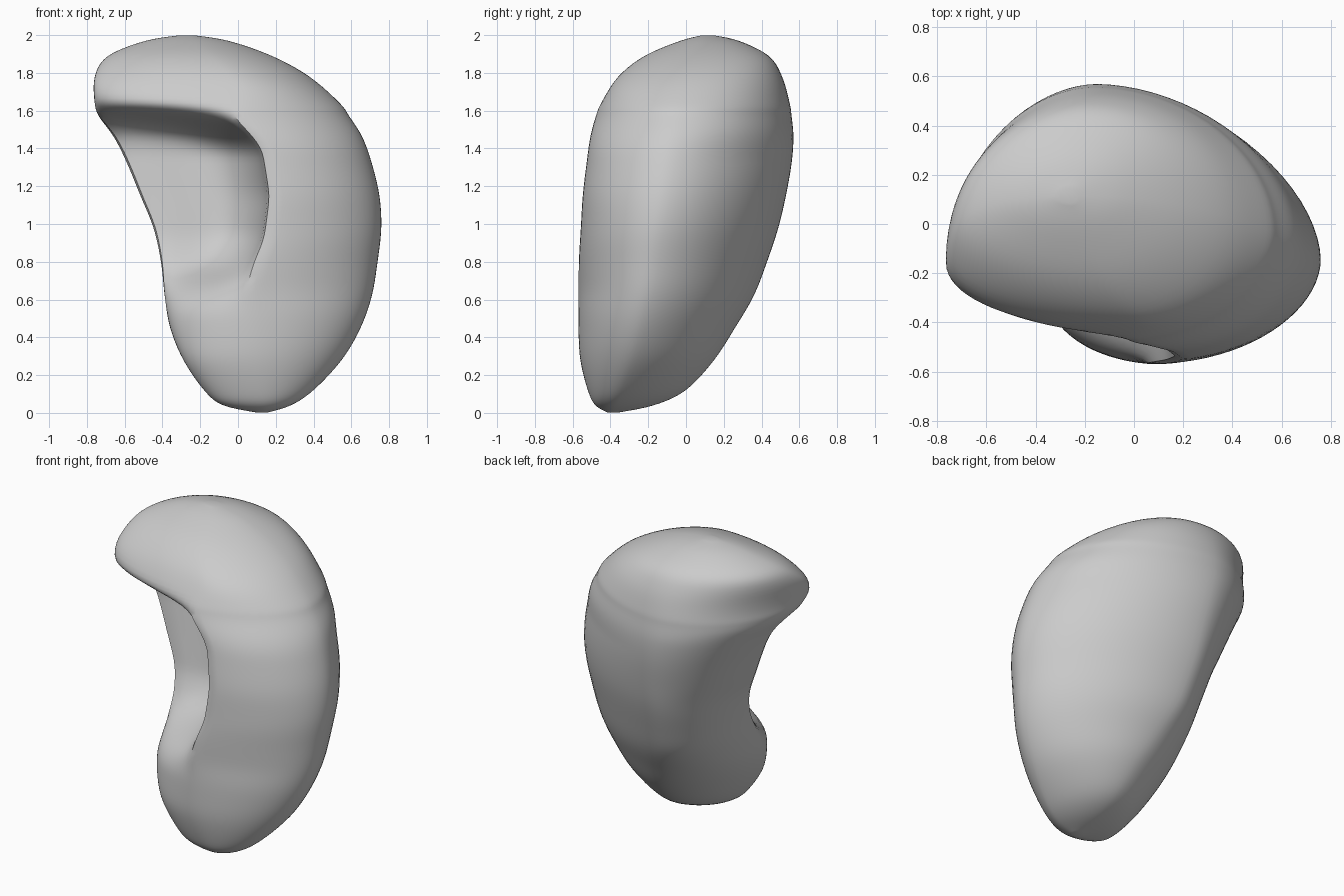
import bpy
import bmesh
from math import cos, sin, pi

if "Cube" in bpy.data.objects:
    bpy.data.objects.remove(bpy.data.objects["Cube"], do_unlink=True)

# Outline limits in hundredths: height, left edge, right edge, front, back
OUTLINE = [
    (0, 11, 15, -41, -37), (4, -8, 28, -48, -17), (12, -18, 40, -52, 0),
    (28, -29, 55, -56, 15), (45, -36, 65, -57, 26), (62, -39, 71, -57, 36),
    (80, -41, 74, -57, 43), (98, -45, 76, -56, 49), (115, -52, 75, -55, 53),
    (132, -59, 71, -53, 56), (146, -66, 66, -51, 57), (157, -74, 59, -48, 56),
    (164, -76, 54, -45, 55), (178, -76, 38, -36, 51), (189, -69, 18, -22, 44),
    (197, -49, -5, -3, 28), (200, -30, -24, 9, 14),
]

# Where the limits lie: height, x of front, x of back, y of left, y of right,
# and how far the front left quarter is hollowed, in percent
HOLLOW = [
    (0, 13, 13, -39, -39, 0), (28, 9, 10, -36, -28, 0),
    (55, 8, 0, -24, -22, 5), (65, 4, -4, -19, -20, 25),
    (78, 7, -6, -11, -18, 85), (92, 13, -8, -6, -16, 100),
    (115, 16, -10, -3, -12, 100), (140, 12, -14, 0, -8, 100),
    (150, 4, -16, -2, -5, 85), (157, -3, -16, -10, -4, 45),
    (161, -2, -17, -17, -3, 0), (172, 2, -17, -17, 0, 0),
    (189, -15, -20, 4, 8, 0), (200, -27, -27, 12, 12, 0),
]
STEPS = 5       # rings between two outline rows
QUARTER = 20    # points in a quarter of a ring
BLUR = (-0.04, -0.02, 0, 0.02, 0.04)


def spline(a, b, c, d, t):
    """Smooth value between b and c."""
    return b + t / 2 * (c - a + t * (2 * a - 5 * b + 4 * c - d
                                     + t * (3 * (b - c) + d - a)))


def outline_rings():
    last = len(OUTLINE) - 1
    for i in range(last):
        rows = [OUTLINE[min(max(i + k, 0), last)] for k in (-1, 0, 1, 2)]
        for s in range(STEPS):
            yield [spline(*v, s / STEPS) / 100 for v in zip(*rows)]
    yield [v / 100 for v in OUTLINE[last]]


def hollow_at(z):
    z = min(max(z, 0), 2)
    for low, high in zip(HOLLOW, HOLLOW[1:]):
        if z * 100 <= high[0]:
            t = (z * 100 - low[0]) / (high[0] - low[0])
            return [(p + (q - p) * t) / 100 for p, q in zip(low, high)][1:]


def soft_hollow(z):
    """Average over nearby heights, so the table leaves no creases."""
    samples = [hollow_at(z + d) for d in BLUR]
    return [sum(column) / len(BLUR) for column in zip(*samples)]


def arc(x0, y0, rx, ry, start, power=1.0):
    """Quarter of an ellipse; a power above one flattens it."""
    points = []
    for k in range(QUARTER):
        a = start + k / QUARTER * pi / 2
        c, s = cos(a), sin(a)
        points.append((x0 + rx * abs(c) ** power * (1 if c > 0 else -1),
                       y0 + ry * abs(s) ** power * (1 if s > 0 else -1)))
    return points


def ring(z, left, right, front, back):
    xf, xb, yl, yr, depth = soft_hollow(z)
    # The back right shoulder grows fuller towards the top
    shoulder = 1.14 - 0.4 * max(0, z - 1.35)
    points = arc(xb, yr, right - xb, back - yr, 0, shoulder)
    points += arc(xb, yl, xb - left, back - yl, pi / 2, 1.06)
    outer = arc(xf, yl, xf - left, yl - front, pi)
    # The scooped version curves the other way and bellies towards the back
    for k, (x, y) in enumerate(outer):
        a = k / QUARTER * pi / 2
        sx = left + (xf - left) * sin(a) ** 0.9
        sy = front + (yl - front) * cos(a) ** 0.8 + 0.1 * sin(2 * a) ** 2
        points.append((x + (sx - x) * depth, y + (sy - y) * depth))
    points += arc(xf, yr, right - xf, yr - front, 1.5 * pi, 1.08)
    return points


# Hollowed body, lofted from bottom to top
bm = bmesh.new()
loops = []
for limits in outline_rings():
    z = limits[0]
    loops.append([bm.verts.new((x, y, z)) for x, y in ring(*limits)])
for low, high in zip(loops, loops[1:]):
    n = len(low)
    for i in range(n):
        j = (i + 1) % n
        bm.faces.new((low[i], low[j], high[j], high[i]))
bm.faces.new(loops[0][::-1])
bm.faces.new(loops[-1])
mesh = bpy.data.meshes.new("hollow_body")
bm.to_mesh(mesh)
bm.free()
body = bpy.data.objects.new("hollow_body", mesh)
bpy.context.collection.objects.link(body)

# Softened rim
soften = body.modifiers.new("soften", "SMOOTH")
soften.factor = 0.5
soften.iterations = 4

# Plain grey
grey = bpy.data.materials.new("plain_grey")
grey.use_nodes = True
colour = (0.6, 0.6, 0.6, 1)
grey.diffuse_color = colour
grey.node_tree.nodes["Principled BSDF"].inputs["Base Color"].default_value = colour
mesh.materials.append(grey)

bpy.context.view_layer.objects.active = body
body.select_set(True)
bpy.ops.object.shade_smooth_by_angle(angle=0.9)
